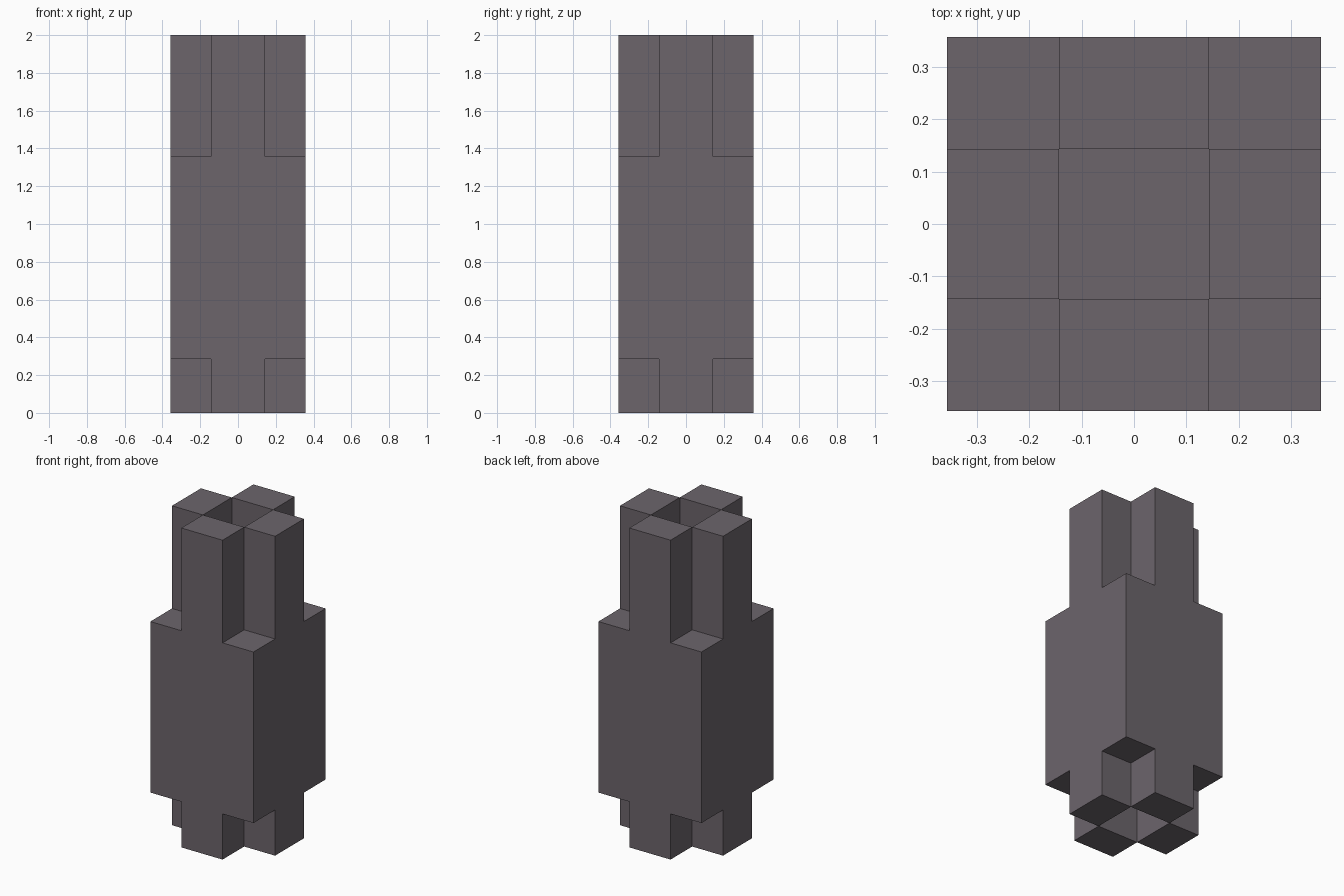
import bpy, bmesh
from mathutils import Matrix, Vector

cube = bpy.data.objects.get("Cube")
if cube:
    bpy.data.objects.remove(cube, do_unlink=True)

HALF, INNER = 0.357, 0.143          # outer half width, inner half width
BOTTOM, TOP, HEIGHT = 0.286, 1.357, 2.0

# Single flat colour
mat = bpy.data.materials.new("warm_grey")
colour = (0.15, 0.13, 0.148, 1.0)
mat.diffuse_color = colour
mat.use_nodes = True
bsdf = next(n for n in mat.node_tree.nodes if n.type == 'BSDF_PRINCIPLED')
bsdf.inputs["Base Color"].default_value = colour
bsdf.inputs["Roughness"].default_value = 0.9

# Central block
bm = bmesh.new()
size = Vector((2 * HALF, 2 * HALF, TOP - BOTTOM))
bmesh.ops.create_cube(bm, size=1.0, matrix=Matrix.Translation((0, 0, (TOP + BOTTOM) / 2)) @ Matrix.Diagonal(size.to_4d()))

# Cut into a three by three layout
for axis in (Vector((1, 0, 0)), Vector((0, 1, 0))):
    for s in (-1, 1):
        geom = bm.verts[:] + bm.edges[:] + bm.faces[:]
        bmesh.ops.bisect_plane(bm, geom=geom, plane_co=axis * INNER * s, plane_no=axis)
bm.normal_update()


def extrude_prongs(direction, end_z):
    """Pull out the four cells beside the open centre and corners."""
    cells = []
    for f in bm.faces:
        c = f.calc_center_median()
        if f.normal.z * direction > 0.9 and (abs(c.x) < INNER) != (abs(c.y) < INNER):
            cells.append(f)
    for f in bmesh.ops.extrude_discrete_faces(bm, faces=cells)["faces"]:
        for v in f.verts:
            v.co.z = end_z
    bm.normal_update()


extrude_prongs(1, HEIGHT)   # tall upper prongs
extrude_prongs(-1, 0.0)     # short feet

# Merge coplanar faces
bmesh.ops.dissolve_limit(bm, angle_limit=0.01, verts=bm.verts[:], edges=bm.edges[:])

mesh = bpy.data.meshes.new("pronged_pillar")
bm.to_mesh(mesh)
bm.free()
mesh.materials.append(mat)
pillar = bpy.data.objects.new("pronged_pillar", mesh)
bpy.context.collection.objects.link(pillar)
